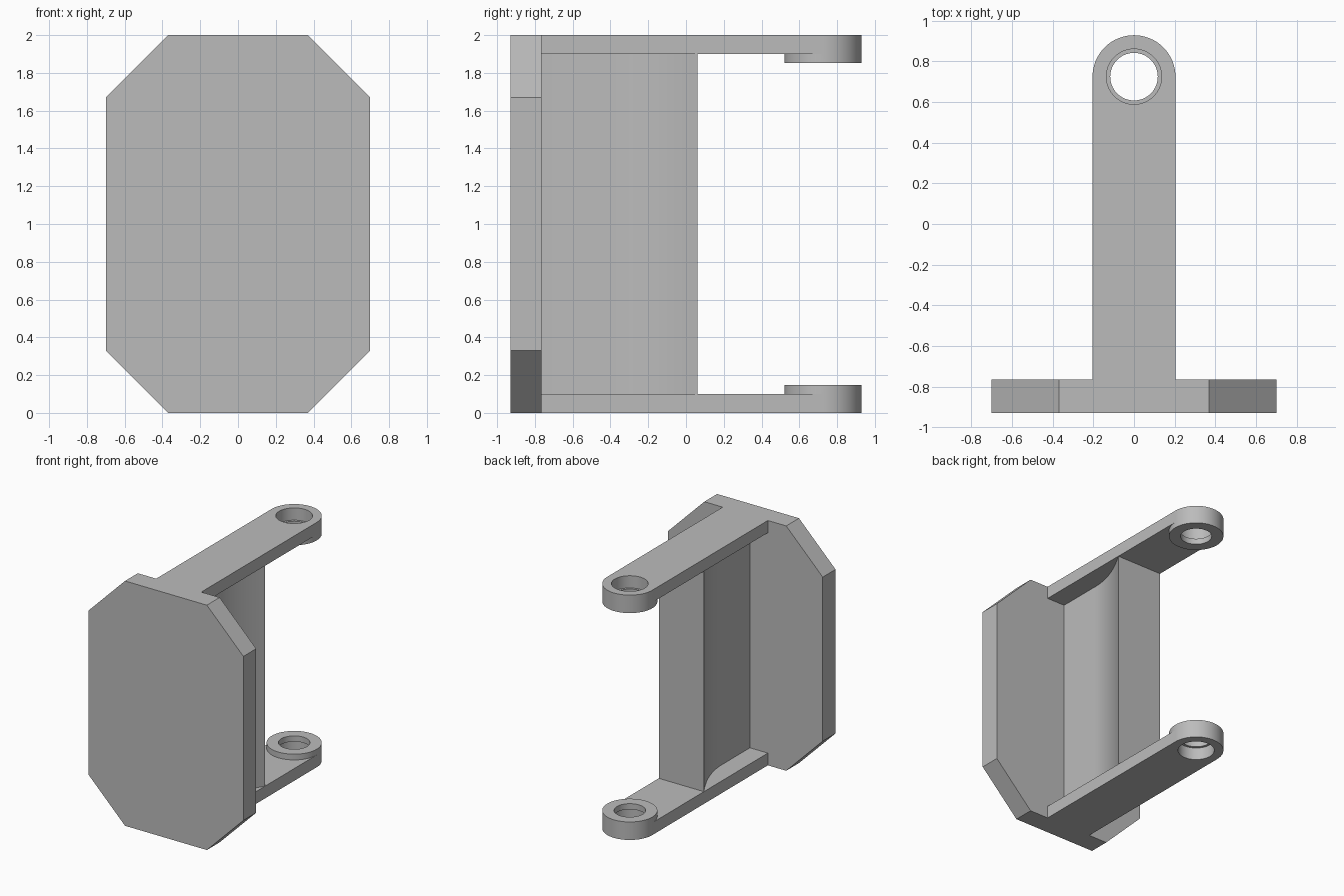
import bpy, bmesh, math
from mathutils import Vector

cube = bpy.data.objects.get("Cube")
if cube:
    bpy.data.objects.remove(cube, do_unlink=True)

grey = bpy.data.materials.new("plain_grey")
grey.use_nodes = True
COLOUR = (0.5, 0.5, 0.5, 1)
grey.diffuse_color = COLOUR
grey.node_tree.nodes["Principled BSDF"].inputs["Base Color"].default_value = COLOUR

HALF = 0.204                 # arm half width and lug radius
PIN_Y = 0.725                # pin hole centre
PLATE_FRONT, PLATE_BACK = -0.93, -0.765


def prism(name, outline, depth):
    """Extrude a closed outline of 3D points along a depth vector."""
    bm = bmesh.new()
    face = bm.faces.new([bm.verts.new(p) for p in outline])
    ext = bmesh.ops.extrude_face_region(bm, geom=[face])
    moved = [v for v in ext["geom"] if isinstance(v, bmesh.types.BMVert)]
    bmesh.ops.translate(bm, verts=moved, vec=Vector(depth))
    bmesh.ops.recalc_face_normals(bm, faces=bm.faces)
    mesh = bpy.data.meshes.new(name)
    bm.to_mesh(mesh)
    bm.free()
    mesh.materials.append(grey)
    obj = bpy.data.objects.new(name, mesh)
    bpy.context.collection.objects.link(obj)
    return obj


def arc(radius, start, end, steps, z):
    return [(radius * math.cos(a), PIN_Y + radius * math.sin(a), z)
            for a in (start + (end - start) * i / steps for i in range(steps + 1))]


def disc(name, radius, z0, z1):
    return prism(name, arc(radius, 0, math.tau, 64, z0)[:-1], (0, 0, z1 - z0))


def select(obj):
    bpy.ops.object.select_all(action="DESELECT")
    obj.select_set(True)
    bpy.context.view_layer.objects.active = obj


def combine(obj, tool, operation):
    tool.hide_render = True
    mod = obj.modifiers.new(operation.lower(), "BOOLEAN")
    mod.operation, mod.object, mod.solver = operation, tool, "EXACT"
    select(obj)
    bpy.ops.object.modifier_apply(modifier=mod.name)
    bpy.data.objects.remove(tool, do_unlink=True)


def smooth(obj):
    select(obj)
    bpy.ops.object.shade_smooth_by_angle(angle=math.radians(30))


# Chamfered mounting plate
quarter = [(0.70, 0.67), (0.37, 1.0)]
corners = (quarter + [(-x, z) for x, z in reversed(quarter)]
           + [(-x, -z) for x, z in quarter] + [(x, -z) for x, z in reversed(quarter)])
prism("mounting_plate", [(x, PLATE_FRONT, 1 + z) for x, z in corners],
      (0, PLATE_BACK - PLATE_FRONT, 0))

# Lower arm: rounded strip, raised lug, stepped pin hole
strip = [(-HALF, PLATE_BACK, 0), (HALF, PLATE_BACK, 0)] + arc(HALF, 0, math.pi, 32, 0)
lower = prism("lower_arm", strip, (0, 0, 0.1))
combine(lower, disc("lug", HALF, 0, 0.147), "UNION")
combine(lower, disc("pin_hole", 0.117, -0.1, 0.3), "DIFFERENCE")
combine(lower, disc("counterbore", 0.136, -0.1, 0.1), "DIFFERENCE")

# Upper arm mirrors the lower one
upper = lower.copy()
upper.data = lower.data.copy()
upper.name = "upper_arm"
bpy.context.collection.objects.link(upper)
for v in upper.data.vertices:
    v.co.z = 2 - v.co.z
upper.data.flip_normals()

# Web between the arms, flaring to full arm width at its free edge
p0, p1, p2 = Vector((0.042, -0.4)), Vector((0.042, -0.2)), Vector((HALF, 0.06))
flare = [p0 * (1 - t) ** 2 + p1 * 2 * t * (1 - t) + p2 * t * t
         for t in (i / 16 for i in range(17))]
side = [Vector((0.042, PLATE_BACK))] + flare
web_outline = [(p.x, p.y, 0.1) for p in side] + [(-p.x, p.y, 0.1) for p in reversed(side)]
web = prism("flared_web", web_outline, (0, 0, 1.8))

for part in (lower, upper, web):
    smooth(part)
